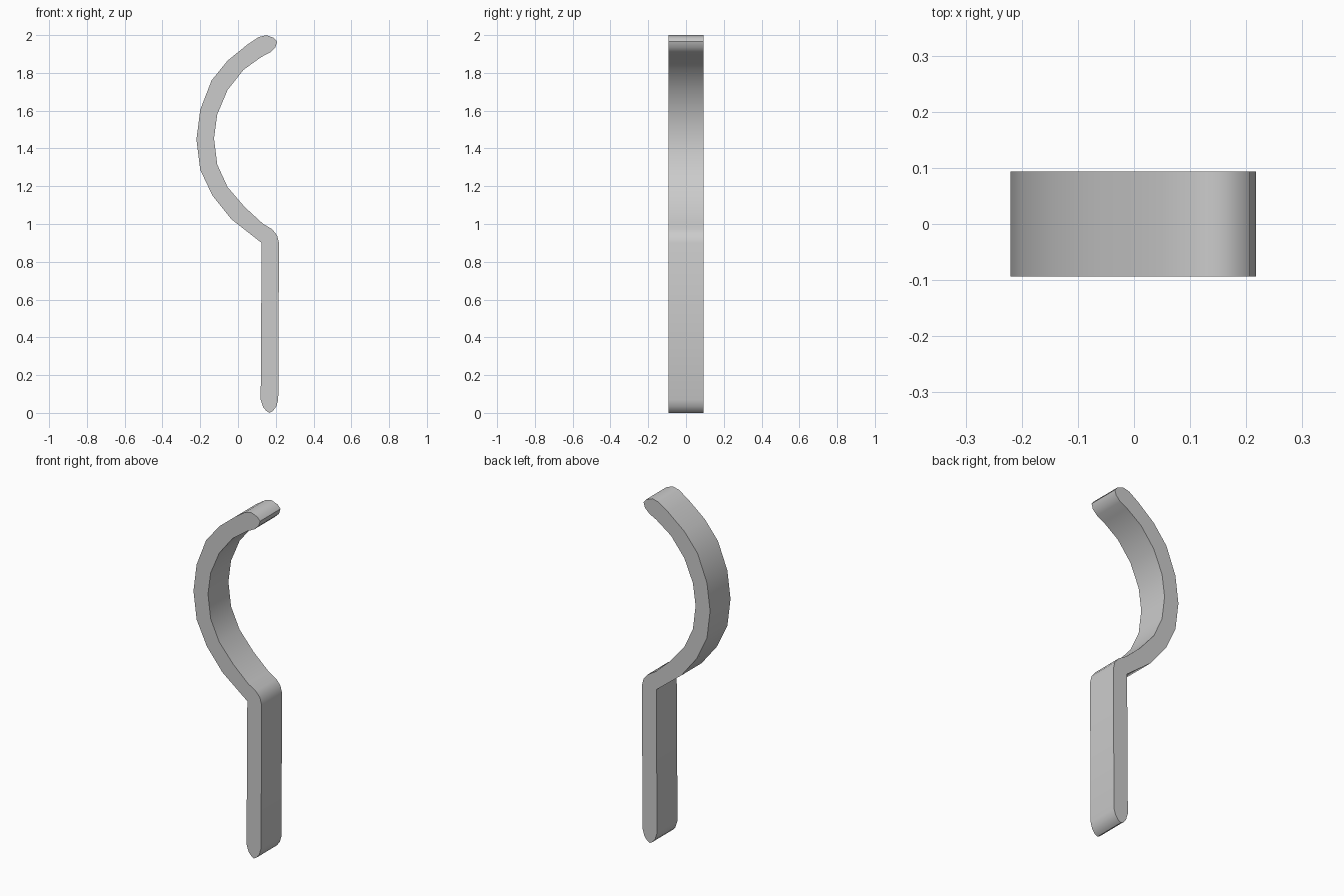
import bpy, bmesh, math

if "Cube" in bpy.data.objects:
    bpy.data.objects.remove(bpy.data.objects["Cube"])

HALF_WIDTH = 0.0935

# Outer side of the hook, from the rounded tip down to the stem
outer = [(.207, 1.965), (.19, 1.985), (.15, 2.0), (.11, 1.99), (.05, 1.95),
         (-.055, 1.865), (-.14, 1.76), (-.20, 1.605), (-.22, 1.447),
         (-.20, 1.287), (-.135, 1.15), (-.035, 1.025), (.125, .90)]
# Straight stem with its narrow rounded foot, up to the rounded bend
stem = [(.12, .07), (.133, .03), (.15, .01), (.167, 0), (.185, .01),
        (.203, .035), (.213, .07), (.217, .90), (.207, .94), (.18, .973)]
# Inner side of the hook, back up to the tip
inner = [(.13, 1.003), (.035, 1.09), (-.055, 1.195), (-.11, 1.315),
         (-.127, 1.453), (-.11, 1.58), (-.055, 1.71), (.03, 1.817),
         (.125, 1.885), (.17, 1.908), (.198, 1.935)]

# Fill the side profile and extrude it across the strap width
bm = bmesh.new()
face = bm.faces.new([bm.verts.new((x, -HALF_WIDTH, z)) for x, z in outer + stem + inner])
ext = bmesh.ops.extrude_face_region(bm, geom=[face], use_keep_orig=True)
verts = [g for g in ext["geom"] if isinstance(g, bmesh.types.BMVert)]
bmesh.ops.translate(bm, verts=verts, vec=(0, 2 * HALF_WIDTH, 0))
bmesh.ops.recalc_face_normals(bm, faces=bm.faces)
mesh = bpy.data.meshes.new("hook_strap")
bm.to_mesh(mesh)
bm.free()

hook = bpy.data.objects.new("hook_strap", mesh)
bpy.context.collection.objects.link(hook)
bpy.context.view_layer.objects.active = hook
hook.select_set(True)
bpy.ops.object.shade_smooth_by_angle(angle=math.radians(40))
